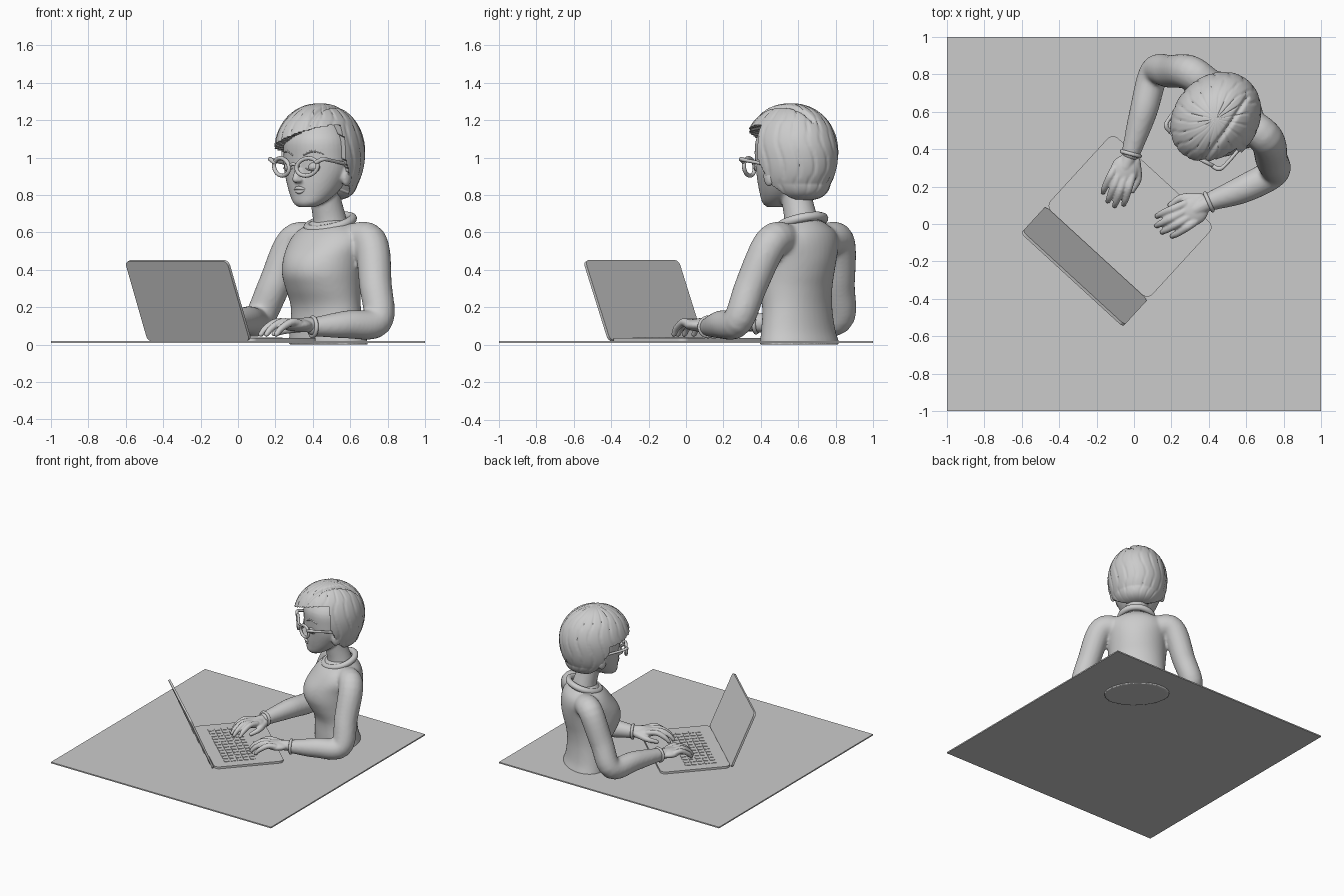
import bpy, bmesh
from math import sin, cos, pi, radians, exp, atan2
from mathutils import Matrix, Vector

if "Cube" in bpy.data.objects:
    bpy.data.objects.remove(bpy.data.objects["Cube"])

BODY = Matrix.Rotation(radians(-45), 4, 'Z') @ Matrix.Translation((-0.088, 0, 0))
HEAD = BODY @ Matrix.Translation((0, 0.705, 0)) @ Matrix.Rotation(radians(6), 4, 'Z')
LAPTOP = Matrix.Translation((-0.20, -0.155, 0)) @ Matrix.Rotation(radians(-42.5), 4, 'Z')
I = Matrix.Identity(4)


def finish(name, bm, M=I, voxel=0, smooth=4, angle=40):
    """Turn a bmesh into a named object; voxel > 0 fuses overlapping pieces."""
    bmesh.ops.recalc_face_normals(bm, faces=bm.faces)
    me = bpy.data.meshes.new(name)
    bm.to_mesh(me)
    bm.free()
    ob = bpy.data.objects.new(name, me)
    bpy.context.collection.objects.link(ob)
    ob.matrix_world = M
    bpy.ops.object.select_all(action='DESELECT')
    ob.select_set(True)
    bpy.context.view_layer.objects.active = ob
    if voxel:
        me.polygons.foreach_set("use_smooth", [True] * len(me.polygons))
        r = ob.modifiers.new("fuse", 'REMESH')
        r.mode, r.voxel_size, r.use_smooth_shade = 'VOXEL', voxel, True
        s = ob.modifiers.new("soften", 'SMOOTH')
        s.factor, s.iterations = 0.5, smooth
    else:
        bpy.ops.object.shade_smooth_by_angle(angle=radians(angle))
    return ob


def loft(bm, rings):
    rows = [[bm.verts.new(p) for p in ring] for ring in rings]
    n = len(rows[0])
    for a, b in zip(rows, rows[1:]):
        for i in range(n):
            bm.faces.new((a[i], a[(i + 1) % n], b[(i + 1) % n], b[i]))
    bm.faces.new(rows[0])
    bm.faces.new(rows[-1])


def catmull(a, b, c, d, t):
    return 0.5 * (2 * b + (c - a) * t + (2 * a - 5 * b + 4 * c - d) * t * t
                  + (3 * b - a - 3 * c + d) * t ** 3)


def spline(rows, steps):
    """Smooth interpolation of rows of numbers."""
    v = [Vector(r) for r in rows]
    v = [2 * v[0] - v[1]] + v + [2 * v[-1] - v[-2]]
    out = [catmull(*v[i:i + 4], k / steps) for i in range(len(v) - 3) for k in range(steps)]
    return out + [v[-2]]


def body_loft(bm, rows, M=I, n=40, steps=4):
    """Rows of (height, half width, front y, back y)."""
    loft(bm, [[M @ Vector((a * cos(t), (f + b) / 2 + (b - f) / 2 * sin(t), z))
               for t in (2 * pi * i / n for i in range(n))]
              for z, a, f, b in spline(rows, steps)])


def tube(bm, pts, M=I, n=16, steps=6):
    """Round-ended tube through (x, y, z, radius) points."""
    s = spline(pts, steps)
    p, r = [v.xyz for v in s], [v.w for v in s]
    d0, d1 = (p[0] - p[1]).normalized(), (p[-1] - p[-2]).normalized()
    caps = [radians(80), radians(50), radians(25)]
    P = [p[0] + d0 * r[0] * sin(c) for c in caps] + p + [p[-1] + d1 * r[-1] * sin(c) for c in caps[::-1]]
    R = [r[0] * cos(c) for c in caps] + r + [r[-1] * cos(c) for c in caps[::-1]]
    T = [(P[min(i + 1, len(P) - 1)] - P[max(i - 1, 0)]).normalized() for i in range(len(P))]
    side, rings = T[0].orthogonal().normalized(), []
    for c, rad, t in zip(P, R, T):
        side = (side - t * side.dot(t)).normalized()
        up = t.cross(side)
        rings.append([M @ (c + rad * (side * cos(a) + up * sin(a))) for a in (2 * pi * i / n for i in range(n))])
    loft(bm, rings)


def ball(bm, loc, size, M=I):
    bmesh.ops.create_uvsphere(bm, u_segments=24, v_segments=16, radius=1,
                              matrix=M @ Matrix.Translation(loc) @ Matrix.Diagonal((*size, 1)))


def ring(bm, loc, rx, ry, thick, M=I, n=40, m=10):
    """Elliptical torus lying in the xy plane of M."""
    rows = [[bm.verts.new(M @ (Vector(loc) + Vector(((rx + thick * cos(b)) * cos(a), (ry + thick * cos(b)) * sin(a), thick * sin(b)))))
             for b in (2 * pi * j / m for j in range(m))] for a in (2 * pi * i / n for i in range(n))]
    for i in range(n):
        for j in range(m):
            bm.faces.new((rows[i][j], rows[(i + 1) % n][j], rows[(i + 1) % n][(j + 1) % m], rows[i][(j + 1) % m]))


def plate(name, w, d, t, radius, M):
    """Flat slab from y = 0 to d with rounded corners."""
    bm = bmesh.new()
    bmesh.ops.create_cube(bm, size=1, matrix=Matrix.Translation((0, d / 2, t / 2)) @ Matrix.Diagonal((w, d, t, 1)))
    if radius:
        ed = [e for e in bm.edges if abs(e.verts[0].co.z - e.verts[1].co.z) > t / 2]
        bmesh.ops.bevel(bm, geom=ed, offset=radius, segments=6, profile=0.5, affect='EDGES')
    return finish(name, bm, M)


# Table top
plate("table_top", 2, 2, 0.01, 0, Matrix.Translation((0, -1, 0.01)))

# Laptop: base, leaning screen, keys and touchpad
plate("laptop_base", 0.74, 0.53, 0.018, 0.04, LAPTOP @ Matrix.Translation((0, 0, 0.018)))
plate("laptop_screen", 0.74, 0.465, 0.016, 0.03,
      LAPTOP @ Matrix.Translation((0, 0, 0.024)) @ Matrix.Rotation(radians(113), 4, 'X'))
plate("touchpad", 0.2, 0.12, 0.002, 0.01, LAPTOP @ Matrix.Translation((0, 0.38, 0.0355)))
bm = bmesh.new()
for row in range(5):
    for col in range(12):
        bmesh.ops.create_cube(bm, size=1, matrix=Matrix.Translation((-0.275 + col * 0.05, 0.11 + row * 0.05, 0.037))
                              @ Matrix.Diagonal((0.038, 0.038, 0.005, 1)))
finish("keys", bm, LAPTOP)

# Sweater: torso and both sleeves fused together
bm = bmesh.new()
body_loft(bm, [(0.0, 0.25, 0.60, 0.945), (0.08, 0.23, 0.60, 0.92), (0.2, 0.213, 0.595, 0.91),
               (0.3, 0.215, 0.545, 0.92), (0.38, 0.22, 0.512, 0.94), (0.46, 0.225, 0.525, 0.955),
               (0.54, 0.235, 0.58, 0.955), (0.60, 0.21, 0.63, 0.94), (0.64, 0.15, 0.68, 0.91),
               (0.665, 0.11, 0.70, 0.88)], BODY)
tube(bm, [(0.58, 0.56, 0.555, 0.085), (0.705, 0.46, 0.55, 0.093), (0.735, 0.35, 0.32, 0.088),
          (0.745, 0.275, 0.125, 0.082), (0.58, 0.185, 0.108, 0.075), (0.41, 0.122, 0.095, 0.052)])
tube(bm, [(0.42, 0.73, 0.555, 0.085), (0.30, 0.81, 0.55, 0.093), (0.195, 0.815, 0.32, 0.088),
          (0.11, 0.81, 0.135, 0.082), (0.05, 0.60, 0.13, 0.075), (-0.015, 0.385, 0.115, 0.052)])
finish("sweater", bm, voxel=0.011, smooth=8)

# Collar and cuffs
bm = bmesh.new()
ring(bm, (0, 0, 0), 0.125, 0.12, 0.024,
     BODY @ Matrix.Translation((0, 0.785, 0.65)) @ Matrix.Rotation(radians(18), 4, 'X'))
finish("collar", bm)
bm = bmesh.new()
for loc, heading in (((0.40, 0.118, 0.095), 204), ((-0.017, 0.375, 0.115), 255)):
    ring(bm, (0, 0, 0), 0.05, 0.05, 0.011, Matrix.Translation(loc)
         @ Matrix.Rotation(radians(heading), 4, 'Z') @ Matrix.Rotation(pi / 2, 4, 'Y'))
finish("cuffs", bm)

# Hands, built along +x with the thumb on the +y side, mirrored for the other hand
for name, loc, heading, thumb, size in (("left_hand", (0.41, 0.12, 0), 208, -1, 1.05),
                                        ("right_hand", (-0.015, 0.385, 0.005), 249, 1, 1.0)):
    M = (Matrix.Translation(loc) @ Matrix.Rotation(radians(heading), 4, 'Z')
         @ Matrix.Diagonal((size, thumb * size, 1, 1)))
    bm = bmesh.new()
    tube(bm, [(-0.03, 0, 0.10, 0.042), (0.03, 0, 0.105, 0.04), (0.09, 0, 0.105, 0.038)], M)
    ball(bm, (0.105, 0, 0.105), (0.085, 0.074, 0.034), M)
    for k, reach in enumerate((0.285, 0.31, 0.30, 0.265)):
        y = 0.052 - k * 0.035
        tube(bm, [(0.12, y, 0.115, 0.021), (reach - 0.10, y * 1.1, 0.12, 0.021),
                  (reach - 0.04, y * 1.2, 0.088, 0.018), (reach - 0.01, y * 1.2, 0.055, 0.014)], M, 12, 4)
    tube(bm, [(0.04, 0.04, 0.095, 0.028), (0.12, 0.085, 0.078, 0.021), (0.19, 0.08, 0.058, 0.015)], M, 12, 4)
    finish(name, bm, voxel=0.006, smooth=3)

# Neck, head, nose and ears fused together
bm = bmesh.new()
tube(bm, [(0, 0.79, 0.60, 0.105), (0, 0.78, 0.67, 0.09), (0, 0.755, 0.76, 0.083), (0, 0.73, 0.86, 0.085)], BODY, 24)
body_loft(bm, [(0.735, 0.045, -0.15, -0.07), (0.757, 0.085, -0.168, -0.02), (0.80, 0.125, -0.173, 0.05),
               (0.86, 0.16, -0.178, 0.11), (0.93, 0.186, -0.18, 0.14), (1.0, 0.19, -0.187, 0.15),
               (1.1, 0.18, -0.185, 0.15), (1.19, 0.12, -0.12, 0.1)], HEAD)
tube(bm, [(0, -0.175, 0.965, 0.015), (0, -0.187, 0.925, 0.018), (0, -0.20, 0.885, 0.022)], HEAD, 12, 4)
for s in (-1, 1):
    ball(bm, (0.015 * s, -0.187, 0.88), (0.017, 0.018, 0.014), HEAD)
    ball(bm, (0.185 * s, 0.0, 0.90), (0.022, 0.035, 0.055), HEAD)
finish("head", bm, voxel=0.008, smooth=4)

# Lips, lowered eyelids, eyebrows
bm = bmesh.new()
tube(bm, [(-0.04, -0.166, 0.83, 0.004), (-0.012, -0.177, 0.836, 0.010), (0.012, -0.177, 0.836, 0.010), (0.04, -0.166, 0.83, 0.004)], n=10)
tube(bm, [(-0.035, -0.166, 0.825, 0.004), (0, -0.174, 0.817, 0.012), (0.035, -0.166, 0.825, 0.004)], n=10)
finish("lips", bm, HEAD)
bm = bmesh.new()
for s in (-1, 1):
    ball(bm, (0.08 * s, -0.142, 0.95), (0.04, 0.034, 0.034))
    tube(bm, [(s * 0.045, -0.176, 0.942, 0.003), (s * 0.08, -0.176, 0.932, 0.005), (s * 0.118, -0.158, 0.944, 0.004)], n=8)
    tube(bm, [(s * 0.04, -0.182, 1.015, 0.006), (s * 0.09, -0.166, 1.035, 0.007), (s * 0.135, -0.135, 1.02, 0.004)], n=8)
finish("eyelids_and_brows", bm, HEAD)

# Glasses
bm = bmesh.new()
for s in (-1, 1):
    ring(bm, (0, 0, 0), 0.064, 0.046, 0.011, Matrix.Translation((0.088 * s, -0.215, 0.95))
         @ Matrix.Rotation(radians(12 * s), 4, 'Z') @ Matrix.Rotation(radians(-12 * s), 4, 'Y')
         @ Matrix.Rotation(pi / 2, 4, 'X'))
    tube(bm, [(0.145 * s, -0.205, 0.975, 0.012), (0.182 * s, -0.195, 0.992, 0.012),
              (0.195 * s, -0.15, 0.985, 0.010), (0.20 * s, 0.02, 0.96, 0.009)], n=10)
tube(bm, [(-0.03, -0.218, 0.955, 0.009), (0, -0.226, 0.965, 0.009), (0.03, -0.218, 0.955, 0.009)], n=10)
finish("glasses", bm, HEAD)

# Hair: a grooved cap, side-parted, with the face area sunk inside the head
bm = bmesh.new()
bmesh.ops.create_uvsphere(bm, u_segments=160, v_segments=96, radius=1)
for v in bm.verts:
    x, y, z = v.co
    flat = max((x * x + y * y) ** 0.5, 1e-6)
    k = flat ** (0.62 if z < 0 else 0.92) / flat
    az = atan2(y, x)
    front = max(0, -y)
    groove = abs(sin(9 * az + 2.2 * z * front + 0.8 * sin(5 * z))) + 0.4 * abs(sin(17 * az + 3 * z))
    g = 1 - 0.03 * min(1, flat * 1.6) * (1 - min(1, groove * 1.3))
    if z > 0.2 and y < 0.75:
        g -= 0.06 * exp(-((x - 0.33 + 0.1 * y) / 0.05) ** 2)
    p = Vector((x * 0.225 * k * g, y * 0.27 * k * g, 1.03 + z * 0.26 * (1 + (g - 1) * max(z, 0))))
    edge = -0.06 + 0.5 * max(0, 1.0 - p.z)
    if p.z < 1.11 + 0.35 * p.x and p.y < edge:
        p = Vector((p.x * 0.6, p.y * 0.5, p.z + 0.03))
    if p.z < 0.86 and p.y > edge:
        p.y += 0.05 * (0.86 - p.z) / 0.1
    v.co = p
finish("hair", bm, HEAD, angle=50)
